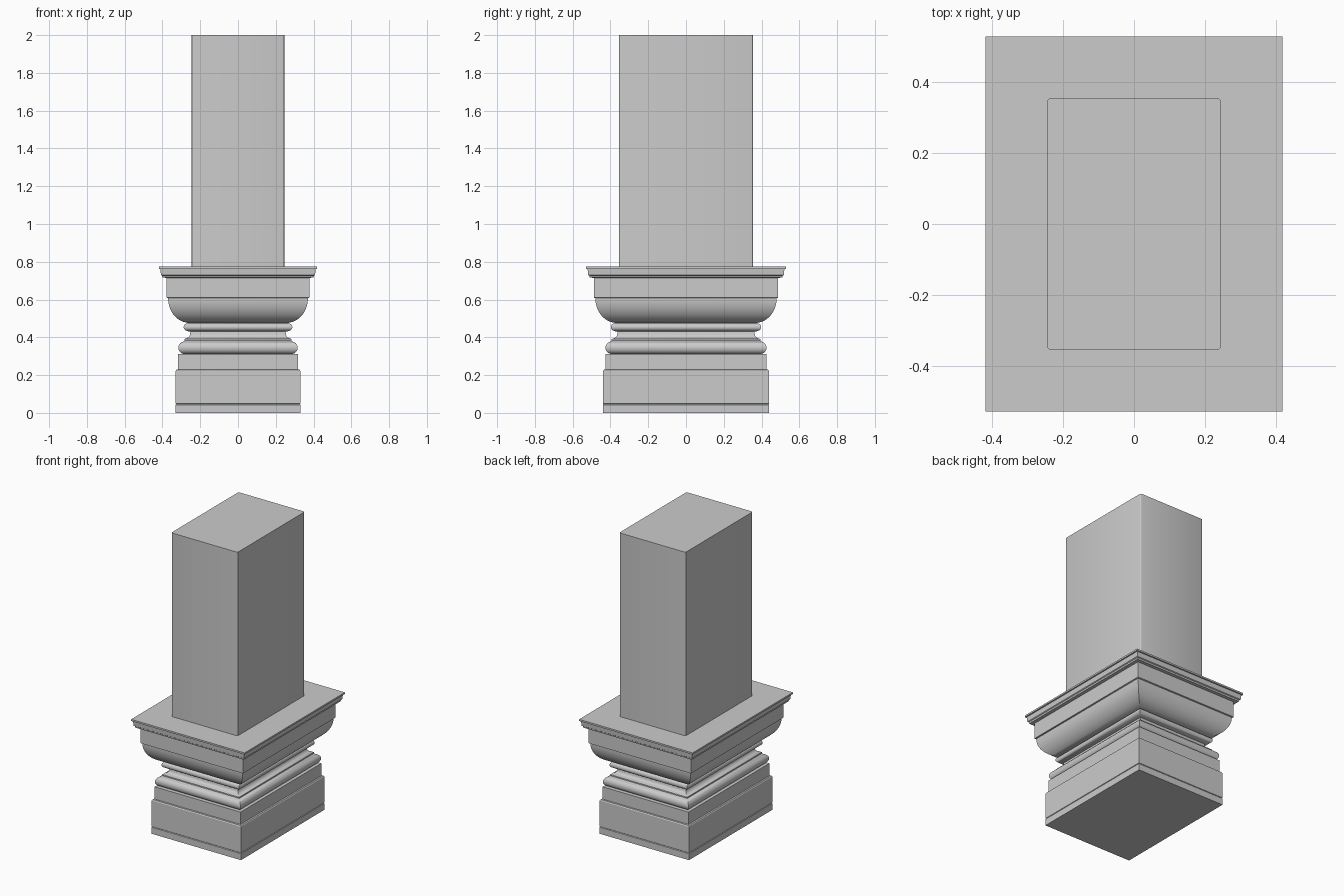
import bpy, bmesh, math

if "Cube" in bpy.data.objects:
    bpy.data.objects.remove(bpy.data.objects["Cube"])

DY = 0.11  # every moulding is this much deeper than it is wide (half sizes)


def arc(cx, cz, rx, rz, a0, a1, n):
    """Elliptical arc of profile points (half width, height)."""
    return [(cx + rx * math.cos(math.radians(a0 + (a1 - a0) * i / n)),
             cz + rz * math.sin(math.radians(a0 + (a1 - a0) * i / n))) for i in range(n + 1)]


def stack(name, profile, corner=0.0):
    """Rectangular solid following a profile of (half width, height) points."""
    bm = bmesh.new()
    rings = []
    for w, z in profile:
        rings.append([bm.verts.new((sx * w, sy * (w + DY), z))
                      for sx, sy in ((-1, -1), (1, -1), (1, 1), (-1, 1))])
    for a, b in zip(rings, rings[1:]):
        for i in range(4):
            j = (i + 1) % 4
            bm.faces.new((a[i], a[j], b[j], b[i]))
    bm.faces.new(rings[0][::-1])
    bm.faces.new(rings[-1])
    if corner:
        upright = [e for e in bm.edges if abs(e.verts[0].co.z - e.verts[1].co.z) > 0.1]
        bmesh.ops.bevel(bm, geom=upright, offset=corner, segments=3, profile=0.5, affect='EDGES')
    bmesh.ops.recalc_face_normals(bm, faces=bm.faces)
    me = bpy.data.meshes.new(name)
    bm.to_mesh(me)
    bm.free()
    ob = bpy.data.objects.new(name, me)
    bpy.context.collection.objects.link(ob)
    bpy.context.view_layer.objects.active = ob
    ob.select_set(True)
    bpy.ops.object.shade_smooth_by_angle(angle=math.radians(30))
    ob.select_set(False)
    return ob


# Moulded pedestal, from plinth to cap
profile = [(0.33, 0), (0.33, 0.043), (0.326, 0.046), (0.33, 0.049),      # plinth with groove
           (0.33, 0.222), (0.326, 0.228), (0.317, 0.23), (0.317, 0.312)]  # upper plinth
profile += arc(0.283, 0.345, 0.033, 0.033, -80, 80, 10)                   # large torus
profile += [(0.284, 0.382), (0.284, 0.39)]
profile += arc(0.284, 0.418, 0.03, 0.025, 260, 180, 6)                    # hollow
profile += [(0.252, 0.43), (0.265, 0.432)]
profile += arc(0.267, 0.454, 0.021, 0.02, -80, 80, 8)                     # small torus
profile += [(0.258, 0.475)]
profile += arc(0.258, 0.607, 0.112, 0.13, -80, 0, 12)                     # bowl
profile += [(0.378, 0.61), (0.378, 0.715), (0.4, 0.716), (0.402, 0.726),  # frieze
            (0.408, 0.73), (0.411, 0.762), (0.419, 0.763), (0.419, 0.774)]  # cap
stack("moulded_pedestal", profile)

# Plain shaft with slightly eased corners
stack("shaft", [(0.245, 0.774), (0.245, 2.0)], corner=0.01)
